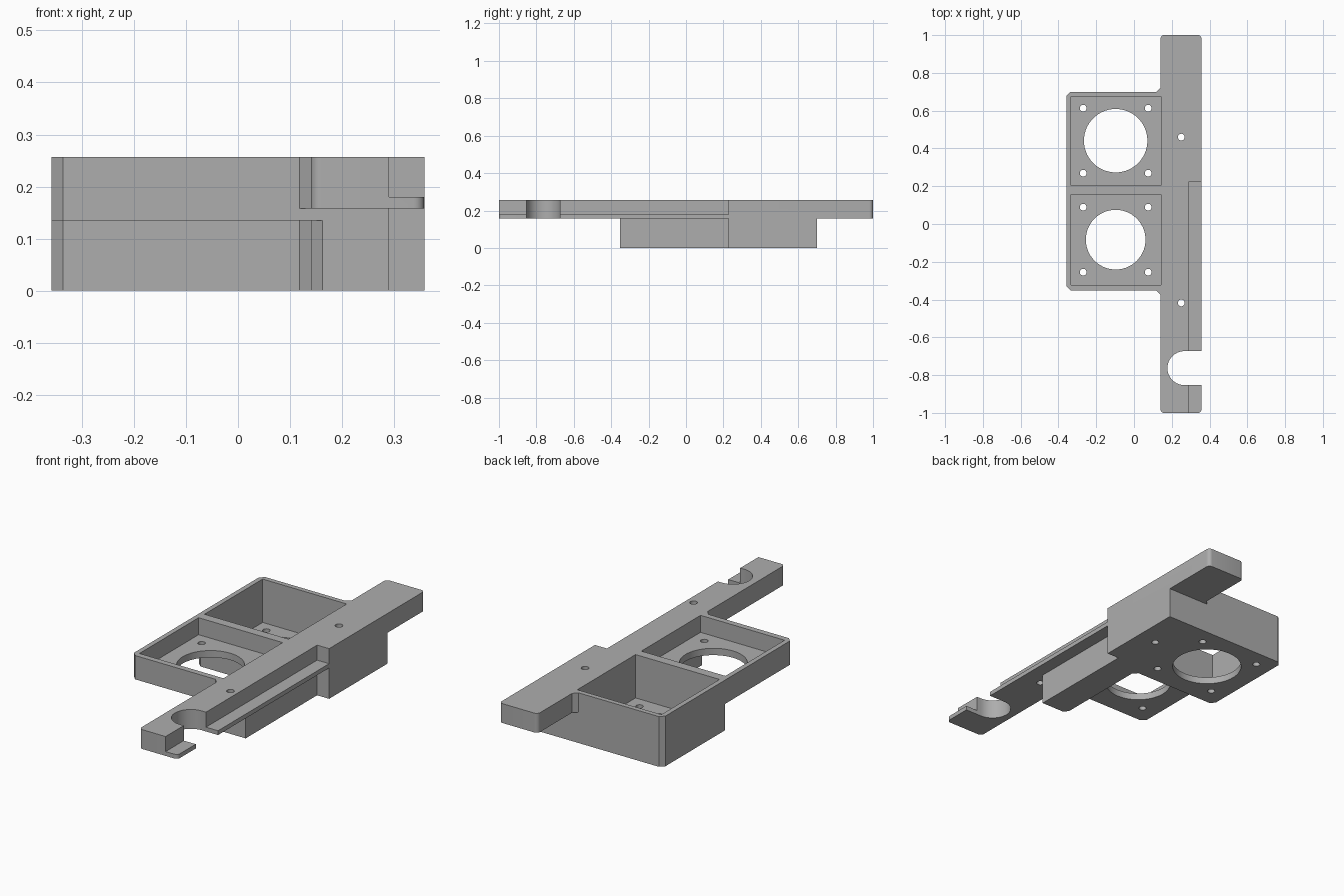
import bpy, bmesh
from math import sin, cos, pi, radians

if "Cube" in bpy.data.objects:
    bpy.data.objects.remove(bpy.data.objects["Cube"])

TOP, FLANGE, LIP, TRAY = 0.257, 0.158, 0.18, 0.135    # key heights
LEFT, BAR, STEP, RIGHT = -0.358, 0.14, 0.29, 0.358    # key x positions
FRONT, MID, BACK = -0.352, 0.175, 0.70                # key y positions
C, FLOOR = 0.022, 0.035                               # chamfer, pocket floor

grey = bpy.data.materials.new("plain grey")
grey.diffuse_color = (0.42, 0.42, 0.42, 1)
grey.use_nodes = True
grey.node_tree.nodes["Principled BSDF"].inputs["Base Color"].default_value = grey.diffuse_color


def arc(cx, cy, r, a0, a1, n):
    return [(cx + r * cos(radians(a0 + (a1 - a0) * i / n)),
             cy + r * sin(radians(a0 + (a1 - a0) * i / n))) for i in range(n + 1)]


def prism(name, pts, z0, z1):
    bm = bmesh.new()
    face = bm.faces.new([bm.verts.new((x, y, z0)) for x, y in pts])
    ext = bmesh.ops.extrude_face_region(bm, geom=[face])
    for v in ext["geom"]:
        if isinstance(v, bmesh.types.BMVert):
            v.co.z = z1
    bmesh.ops.recalc_face_normals(bm, faces=bm.faces)
    me = bpy.data.meshes.new(name)
    bm.to_mesh(me)
    bm.free()
    ob = bpy.data.objects.new(name, me)
    bpy.context.collection.objects.link(ob)
    return ob


def cut(pts, z0, z1):
    cutter = prism("cutter", pts, z0, z1)
    cutter.hide_render = True
    mod = body.modifiers.new("cut", "BOOLEAN")
    mod.operation, mod.solver, mod.object = "DIFFERENCE", "EXACT", cutter
    bpy.context.view_layer.update()
    dg = bpy.context.evaluated_depsgraph_get()
    result = bpy.data.meshes.new_from_object(body.evaluated_get(dg))
    body.modifiers.clear()
    body.data = result
    bpy.data.objects.remove(cutter)


def rect(x0, x1, y0, y1):
    return [(x0, y0), (x1, y0), (x1, y1), (x0, y1)]


def hole(x, y, r, n):
    cut(arc(x, y, r, 0, 360, n)[:-1], -0.1, 0.4)


# Full-height plan: long bar with rounded ends plus chamfered twin housing
R = 0.02
outline = (arc(BAR + R, -1 + R, R, 180, 270, 6) + arc(RIGHT - R, -1 + R, R, 270, 360, 6)
           + arc(RIGHT - R, 1 - R, R, 0, 90, 6) + arc(BAR + R, 1 - R, R, 90, 180, 6)
           + [(BAR, BACK + C), (BAR - C, BACK), (LEFT + C, BACK), (LEFT, BACK - C),
              (LEFT, FRONT + C), (LEFT + C, FRONT), (BAR - C, FRONT), (BAR, FRONT - C)])
body = prism("motor_mount_bracket", outline, 0, TOP)

# Thin the overhanging bar ends from below
cut(rect(BAR - C, 0.5, BACK, 1.2), -0.1, FLANGE)
cut(rect(BAR - C, 0.5, -1.2, FRONT), -0.1, FLANGE)

# Raise the underside of the front tray
cut([(-0.6, MID + 0.044), (LEFT - C, MID + 0.044), (LEFT + C, MID), (BAR - C, MID),
     (BAR, MID - C), (BAR, FRONT + C), (BAR + 0.07, FRONT + C - 0.07),
     (BAR + 0.07, -0.6), (-0.6, -0.6)], -0.1, TRAY)

# Side rebates that leave a thin lip
cut(rect(STEP, 0.5, -1.2, 0.226), LIP, 0.4)
cut(rect(STEP, 0.5, -1.2, 0.226), -0.1, FLANGE)

# Open U slot
cut(arc(0.267, -0.763, 0.09, 90, 270, 28) + [(0.5, -0.853), (0.5, -0.673)], -0.1, 0.4)

# Pockets with a large bore and four screw holes each
for y0, y1, z, cy, r in ((0.204, 0.675, FLOOR, 0.441, 0.168),
                         (-0.322, 0.157, TRAY + FLOOR, -0.083, 0.158)):
    cut(rect(-0.333, 0.143, y0, y1), z, 0.4)
    hole(-0.097, cy, r, 56)
    for sx in (-1, 1):
        for sy in (-1, 1):
            hole(-0.097 + sx * 0.172, cy + sy * 0.172, 0.018, 20)

# Bar mounting holes
for y in (0.46, -0.418):
    hole(0.25, y, 0.018, 20)

body.data.materials.clear()
body.data.materials.append(grey)
for p in body.data.polygons:
    p.material_index = 0
bpy.context.view_layer.objects.active = body
body.select_set(True)
bpy.ops.object.shade_smooth_by_angle(angle=radians(30))
